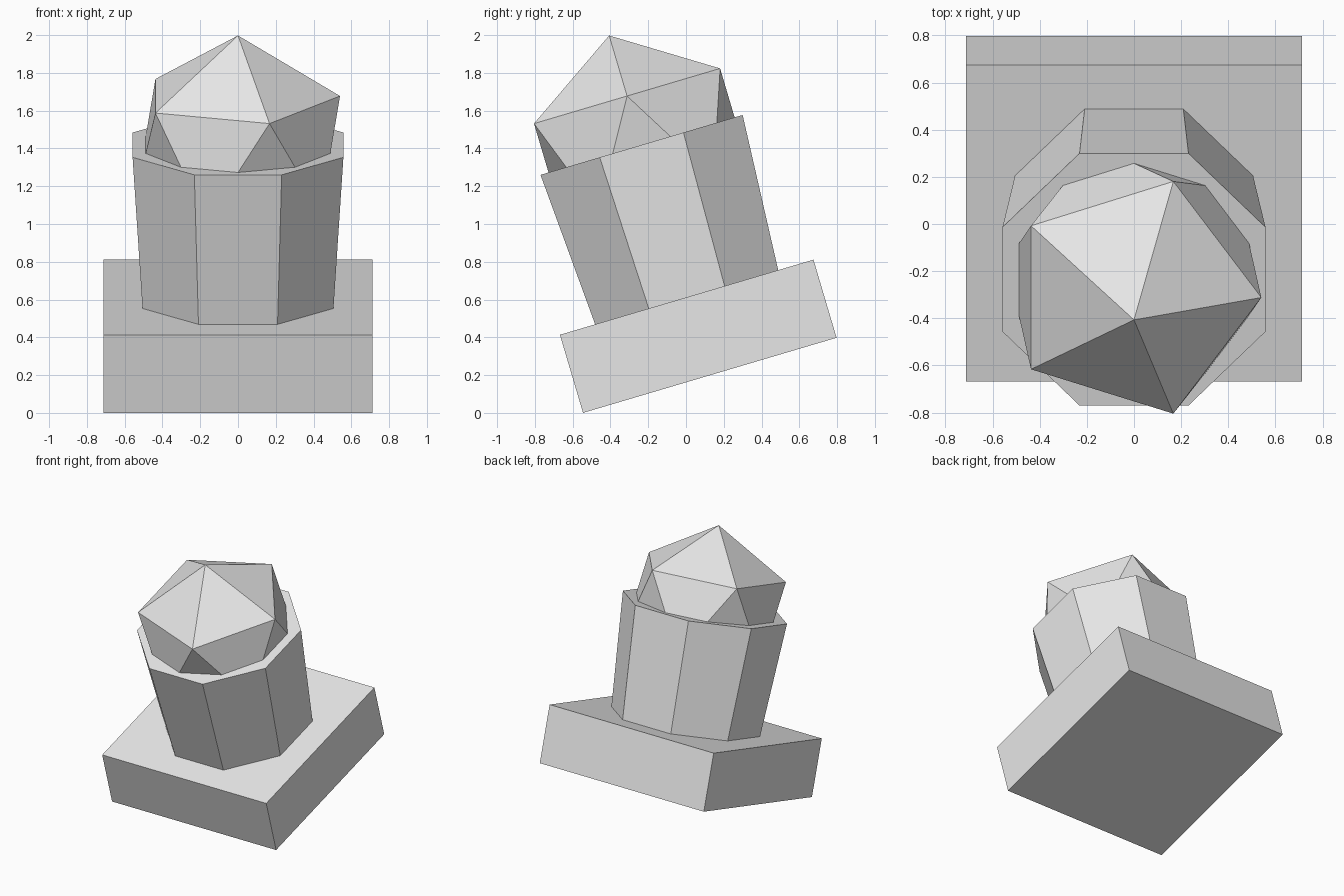
import bpy
import math
from mathutils import Matrix

if "Cube" in bpy.data.objects:
    bpy.data.objects.remove(bpy.data.objects["Cube"])

grey = bpy.data.materials.new("plain_grey")
grey.diffuse_color = (0.8, 0.8, 0.8, 1.0)
grey.use_nodes = True
grey.node_tree.nodes["Principled BSDF"].inputs["Base Color"].default_value = grey.diffuse_color

# Shared leaning frame: origin at the middle of the slab underside, tipped to the front
LEAN = Matrix.Translation((0, 0.126, 0.199)) @ Matrix.Rotation(math.radians(16.5), 4, 'X')

SLAB_HEIGHT = 0.431
COLUMN_HEIGHT = 0.841
COLUMN_TOP = SLAB_HEIGHT + COLUMN_HEIGHT


def finish(name, height, turn=0.0, scale=(1, 1, 1)):
    """Name the new part and place it on the leaning axis at a height."""
    part = bpy.context.object
    part.name = name
    part.data.transform(Matrix.Diagonal((*scale, 1)))
    part.data.materials.append(grey)
    part.matrix_world = LEAN @ Matrix.Translation((0, 0, height)) @ Matrix.Rotation(turn, 4, 'Z')


# Square base slab
bpy.ops.mesh.primitive_cube_add(size=1)
finish("base_slab", SLAB_HEIGHT / 2, scale=(1.426, 1.40, SLAB_HEIGHT))

# Eight-sided column, wider at the top, with a flat side to the front
bpy.ops.mesh.primitive_cone_add(vertices=8, radius1=0.547, radius2=0.604, depth=COLUMN_HEIGHT)
finish("column", SLAB_HEIGHT + COLUMN_HEIGHT / 2, turn=math.radians(22.5))

# Faceted ball half sunk into the column top
bpy.ops.mesh.primitive_ico_sphere_add(subdivisions=1, radius=0.604)
finish("faceted_ball", COLUMN_TOP)
